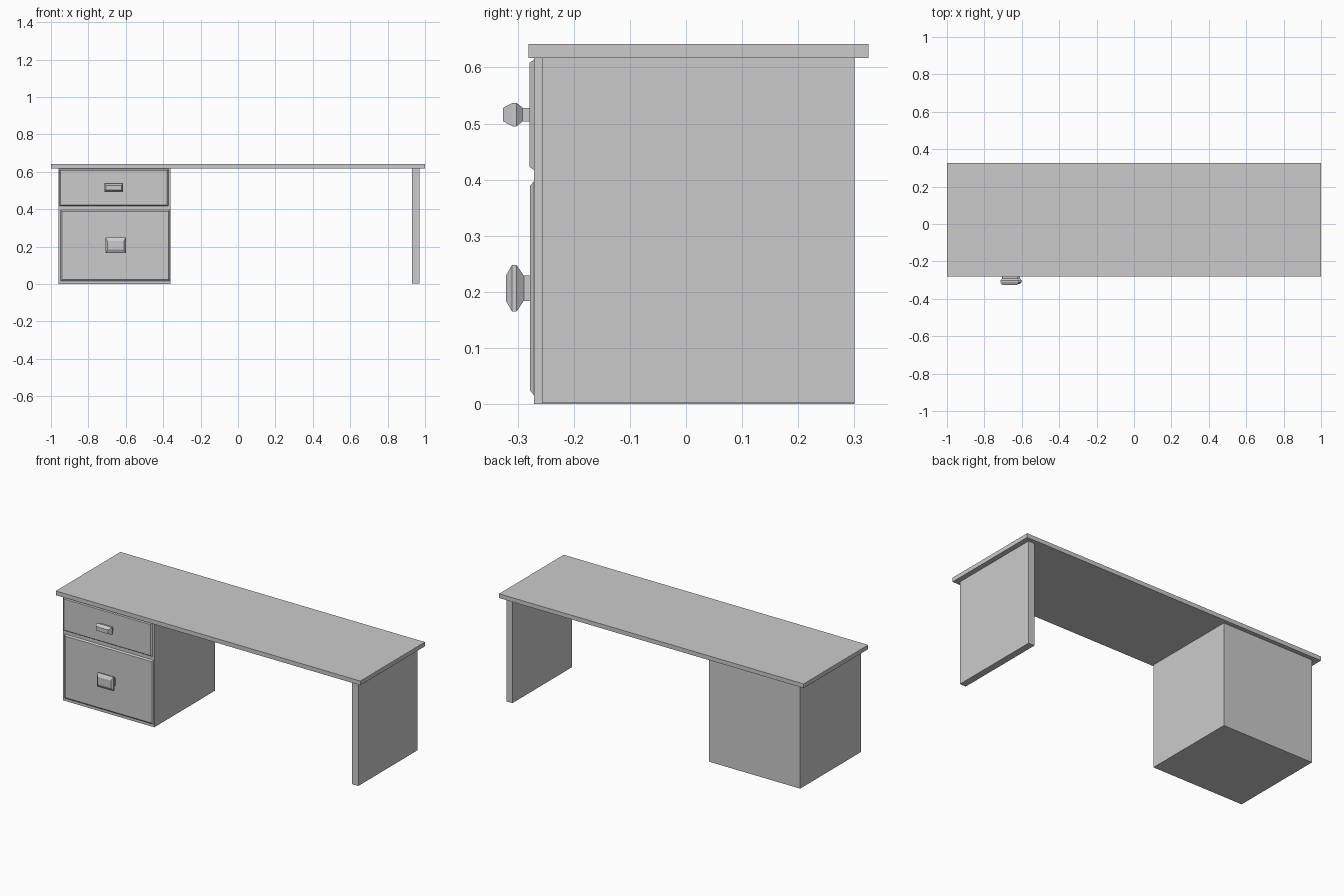
import bpy, bmesh

if "Cube" in bpy.data.objects:
    bpy.data.objects.remove(bpy.data.objects["Cube"])


def loft(name, rings):
    """Closed solid through rectangles (y, x0, x1, z0, z1), ordered back to front."""
    bm = bmesh.new()
    loops = []
    for y, x0, x1, z0, z1 in rings:
        loops.append([bm.verts.new(p) for p in
                      ((x0, y, z0), (x1, y, z0), (x1, y, z1), (x0, y, z1))])
    for a, b in zip(loops, loops[1:]):
        for i in range(4):
            j = (i + 1) % 4
            bm.faces.new((a[i], a[j], b[j], b[i]))
    bm.faces.new(loops[0])
    bm.faces.new(loops[-1])
    bmesh.ops.recalc_face_normals(bm, faces=bm.faces)
    mesh = bpy.data.meshes.new(name)
    bm.to_mesh(mesh)
    bm.free()
    obj = bpy.data.objects.new(name, mesh)
    bpy.context.collection.objects.link(obj)
    return obj


def box(name, x, y, z):
    return loft(name, [(y[1], *x, *z), (y[0], *x, *z)])


def drawer(name, x0, x1, z0, z1, y, bx, bz):
    # front panel with chamfered rim
    loft(name, [(-0.271, x0, x1, z0, z1),
                (y, x0 + bx, x1 - bx, z0 + bz, z1 - bz)])


def handle(name, x0, x1, z0, z1, ys, ix, iz):
    # stem plus faceted grip; ys = drawer face, grip back, belt back, belt front, tip
    full = (x0, x1, z0, z1)
    small = (x0 + ix, x1 - ix, z0 + iz, z1 - iz)
    loft(name, [(ys[0], *small), (ys[1], *small), (ys[2], *full),
                (ys[3], *full), (ys[4], *small)])


# desk top, cabinet and side leg
box("desk_top", (-1.0, 1.0), (-0.281, 0.325), (0.617, 0.642))
box("cabinet", (-0.96, -0.36), (-0.271, 0.30), (0.0, 0.617))
box("side_leg", (0.93, 0.97), (-0.257, 0.30), (0.002, 0.617))

# drawer fronts
drawer("upper_drawer", -0.955, -0.372, 0.417, 0.614, -0.279, 0.007, 0.006)
drawer("lower_drawer", -0.948, -0.364, 0.016, 0.397, -0.278, 0.007, 0.008)

# drawer handles
handle("upper_handle", -0.715, -0.614, 0.495, 0.537,
       (-0.278, -0.291, -0.302, -0.309, -0.326), 0.010, 0.009)
handle("lower_handle", -0.708, -0.600, 0.165, 0.248,
       (-0.277, -0.289, -0.302, -0.310, -0.321), 0.010, 0.019)
